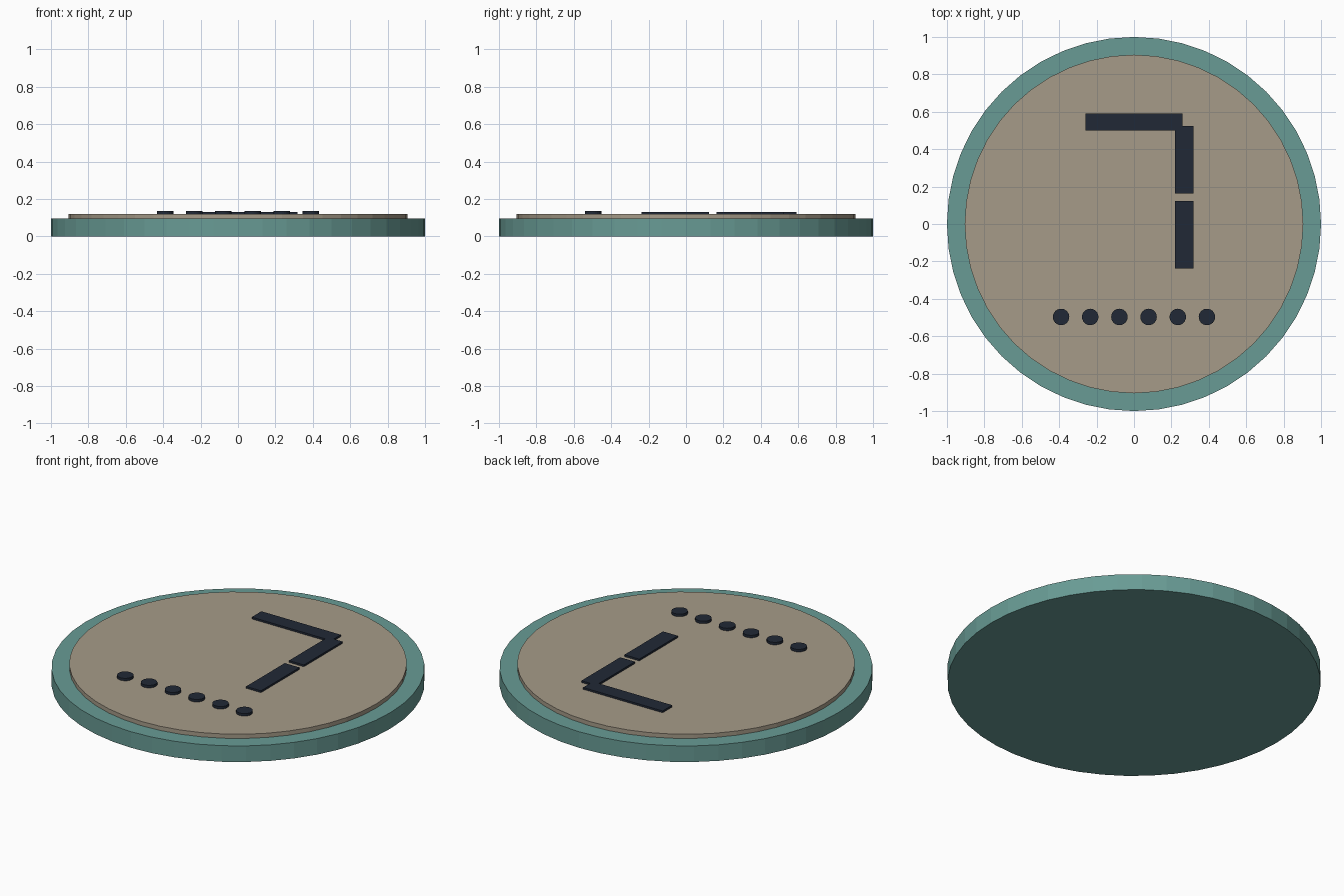
import bpy

if "Cube" in bpy.data.objects:
    bpy.data.objects.remove(bpy.data.objects["Cube"])


def material(name, rgb):
    m = bpy.data.materials.new(name)
    m.diffuse_color = (*rgb, 1)
    m.use_nodes = True
    m.node_tree.nodes["Principled BSDF"].inputs["Base Color"].default_value = m.diffuse_color
    return m


TEAL = material("teal", (0.14, 0.33, 0.30))
TAN = material("tan", (0.38, 0.33, 0.25))
DARK = material("dark", (0.015, 0.022, 0.037))


def disc(name, x, y, radius, z0, z1, sides, mat):
    bpy.ops.mesh.primitive_cylinder_add(vertices=sides, radius=radius, depth=z1 - z0,
                                        location=(x, y, (z0 + z1) / 2))
    ob = bpy.context.object
    ob.name = name
    ob.data.materials.append(mat)


def bar(name, x0, x1, y0, y1, z0, z1):
    bpy.ops.mesh.primitive_cube_add(size=1, location=((x0 + x1) / 2, (y0 + y1) / 2, (z0 + z1) / 2))
    ob = bpy.context.object
    ob.name = name
    ob.scale = (x1 - x0, y1 - y0, z1 - z0)
    bpy.ops.object.transform_apply(location=False, rotation=False, scale=True)
    ob.data.materials.append(DARK)


# Base and raised face plate
disc("base_disc", 0, 0, 1.0, 0, 0.095, 48, TEAL)
disc("face_plate", 0, 0, 0.905, 0.095, 0.12, 48, TAN)

# Raised display segments
bar("top_segment", -0.26, 0.26, 0.5, 0.59, 0.115, 0.131)
bar("upper_right_segment", 0.22, 0.317, 0.163, 0.525, 0.115, 0.131)
bar("lower_right_segment", 0.22, 0.317, -0.238, 0.123, 0.115, 0.131)

# Row of marker dots
for i in range(6):
    disc(f"marker_dot_{i + 1}", (i - 2.5) * 0.156, -0.497, 0.044, 0.115, 0.135, 24, DARK)
